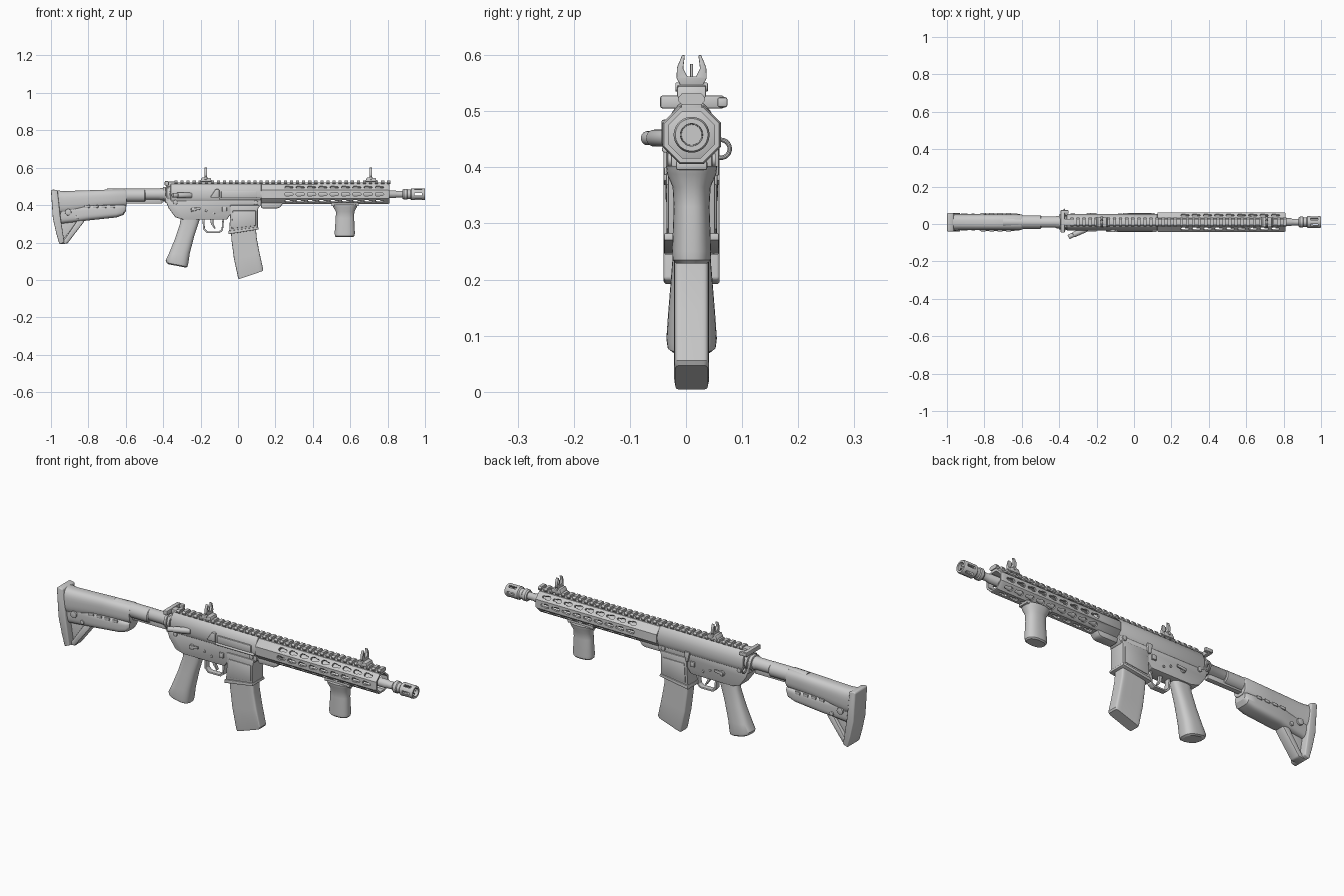
import bpy, bmesh, math
from mathutils import Vector, Matrix

AX = 0.458   # height of the bore axis
YC = 0.01    # side offset of the centre plane


def finish(name, bm, bevel=0.0, seg=2):
    bmesh.ops.recalc_face_normals(bm, faces=bm.faces)
    if bevel:
        es = [e for e in bm.edges if len(e.link_faces) == 2 and e.calc_face_angle(0) > 0.5]
        bmesh.ops.bevel(bm, geom=es, offset=bevel, segments=seg, profile=0.5,
                        affect='EDGES', clamp_overlap=True)
    me = bpy.data.meshes.new(name)
    bm.to_mesh(me)
    bm.free()
    ob = bpy.data.objects.new(name, me)
    bpy.context.collection.objects.link(ob)
    ob.location.y = YC
    return ob


def skin(bm, rings, closed=False):
    rs = [[bm.verts.new(p) for p in r] for r in rings]
    n = len(rs[0])
    for a, b in zip(rs, rs[1:] + (rs[:1] if closed else [])):
        for i in range(n):
            bm.faces.new((a[i], a[(i + 1) % n], b[(i + 1) % n], b[i]))
    if not closed:
        bm.faces.new(rs[0])
        bm.faces.new(rs[-1])


def prism(name, pts, hw, bevel=0.004, y=0.0, seg=2):
    """Side profile (x, z) extruded across y."""
    bm = bmesh.new()
    skin(bm, [[(x, y + s * hw, z) for x, z in pts] for s in (-1, 1)])
    return finish(name, bm, bevel, seg)


def xprism(name, half, x0, x1, bevel=0.003):
    """Half cross-section (y, z) mirrored and extruded along x."""
    pts = half + [(-y, z) for y, z in reversed(half)]
    bm = bmesh.new()
    skin(bm, [[(x, y, z) for y, z in pts] for x in (x0, x1)])
    return finish(name, bm, bevel)


def box(name, x0, x1, y0, y1, z0, z1, bevel=0.003):
    return prism(name, [(x0, z0), (x1, z0), (x1, z1), (x0, z1)], (y1 - y0) / 2, bevel, (y0 + y1) / 2)


def lathe(name, prof, n=32, closed=False, z=AX):
    """Profile (x, radius) turned around an x-parallel axis."""
    bm = bmesh.new()
    o = math.pi / n
    skin(bm, [[(x, r * math.cos(o + 2 * math.pi * i / n), z + r * math.sin(o + 2 * math.pi * i / n))
               for i in range(n)] for x, r in prof], closed)
    return finish(name, bm)


def loft(name, secs, p=3.0, n=32):
    """Sections (x0, z0, x1, z1, half width) skinned as superellipses."""
    bm, rings = bmesh.new(), []
    f = lambda v: math.copysign(abs(v) ** (2 / p), v)
    for x0, z0, x1, z1, hy in secs:
        m, h = Vector((x0 + x1, 0, z0 + z1)) / 2, Vector((x1 - x0, 0, z1 - z0)) / 2
        rings.append([m + h * f(math.cos(a)) + Vector((0, hy * f(math.sin(a)), 0))
                      for a in (2 * math.pi * (i + .5) / n for i in range(n))])
    skin(bm, rings)
    return finish(name, bm)


def rod(name, a, b, r, bevel=0.002):
    a, b = Vector(a), Vector(b)
    bm = bmesh.new()
    rot = (b - a).to_track_quat('Z', 'Y').to_matrix().to_4x4()
    bmesh.ops.create_cone(bm, cap_ends=True, segments=20, radius1=r, radius2=r, depth=(b - a).length,
                          matrix=Matrix.Translation((a + b) / 2) @ rot)
    return finish(name, bm, bevel)


def cut(ob, shapes, angles, r0, r1):
    """Cut (x, width) outlines radially through a turned part."""
    bm = bmesh.new()
    for a in angles:
        rot = Matrix.Translation((0, 0, AX)) @ Matrix.Rotation(a, 4, 'X')
        for s in shapes:
            skin(bm, [[rot @ Vector((x, r, w)) for x, w in s] for r in (r0, r1)])
    c = finish(ob.name + "_cutter", bm)
    c.hide_render = True
    c.display_type = 'WIRE'
    m = ob.modifiers.new("slots", 'BOOLEAN')
    m.object, m.operation, m.solver = c, 'DIFFERENCE', 'EXACT'
    bpy.context.view_layer.update()
    me = bpy.data.meshes.new_from_object(ob.evaluated_get(bpy.context.evaluated_depsgraph_get()))
    ob.modifiers.clear()
    ob.data = me
    bpy.data.objects.remove(c)


# Barrel and muzzle device
lathe("barrel", [(.1, .021), (.84, .021), (.845, .018), (.89, .018)])
muz = lathe("muzzle_device", [(.88, .001), (.88, .024), (.887, .029), (.903, .029), (.907, .025), (.922, .025),
                              (.928, .032), (.993, .032), (1, .029), (1, .02), (.935, .018), (.935, .001)])
cut(muz, [[(.943, -.006), (.984, -.006), (.984, .006), (.943, .006)]],
    [i * math.pi / 3 for i in range(6)], .012, .05)

# Slotted octagonal handguard
k = 1 / math.cos(math.pi / 8)
guard = lathe("handguard", [(.125, .041 * k), (.125, .049 * k), (.13, .052 * k), (.803, .052 * k),
                            (.81, .049 * k), (.81, .041 * k)], 8, True)
slot = [(0, -.004), (.006, -.01), (.022, -.01), (.028, -.006), (.042, -.006), (.046, 0),
        (.042, .006), (.028, .006), (.022, .01), (.006, .01), (0, .004)]
cut(guard, [[(.25 + i * .0605 + x, w) for x, w in slot] for i in range(9)],
    [i * math.pi / 4 for i in range(8) if i != 2], .03, .07)
lathe("barrel_nut", [(.12, .045), (.235, .045), (.24, .03)], 24)
prism("handguard_clamp", [(.12, .415), (.245, .415), (.225, .388), (.21, .383), (.125, .383)], .026, .006)

# Top rail with teeth
xprism("rail_base", [(.02, .5), (.016, .521)], -.345, .81, .001)
bm = bmesh.new()
for i in range(36):
    x = -.34 + i * .0325
    half = [(.018, .512), (.024, .519), (.024, .524), (.017, .532)]
    skin(bm, [[(xx, y, z) for y, z in half + [(-y, z) for y, z in reversed(half)]] for xx in (x, x + .017)])
finish("rail_teeth", bm)

# Upper receiver
xprism("upper_receiver", [(.038, .42), (.043, .44), (.044, .475), (.034, .5), (.022, .514)], -.36, .125, .004)
box("port_cover", -.09, .1, -.051, -.04, .438, .476, .004)
rod("port_hinge", (-.1, -.047, .432), (.12, -.047, .432), .006)
prism("case_deflector", [(-.15, .44), (-.1, .44), (-.1, .485), (-.12, .485)], .012, .004, -.042)
rod("forward_assist_body", (-.25, -.035, .452), (-.325, -.068, .452), .015)
rod("forward_assist_button", (-.32, -.066, .452), (-.35, -.08, .452), .0125)
box("charging_handle", -.392, -.37, -.056, .058, .505, .528, .004)
box("charging_handle_stem", -.385, -.32, -.018, .018, .498, .525)
prism("charging_latch", [(-.392, .507), (-.35, .507), (-.35, .525), (-.392, .525)], .009, .004, .055)

# Lower receiver and magazine well
prism("lower_receiver", [(-.385, .42), (-.372, .385), (-.335, .335), (-.29, .322), (-.06, .322), (-.04, .35),
                         (.11, .385), (.125, .4), (.125, .435), (-.36, .435)], .037, .005)
prism("receiver_tail", [(-.385, .415), (-.345, .415), (-.34, .495), (-.375, .5)], .032, .008)
prism("magazine_well", [(-.042, .4), (.112, .4), (.106, .372), (.106, .27), (-.048, .248), (-.04, .37)], .042, .004)
prism("magazine_well_lip", [(-.05, .262), (.108, .283), (.11, .27), (-.052, .244)], .049, .003)
for s, nm in ((-1, "right"), (1, "left")):
    for j, (x, z, r) in enumerate([(-.335, .415, .012), (.095, .413, .012), (-.17, .37, .006), (-.13, .355, .006)]):
        rod(f"pin_{nm}_{j}", (x, s * .03, z), (x, s * .043, z), r)
    rod(f"selector_hub_{nm}", (-.24, s * .03, .375), (-.24, s * .046, .375), .013)
    prism(f"selector_lever_{nm}", [(-.25, .368), (-.2, .376), (-.2, .388), (-.25, .384)], .004, .002, s * .046)
    box(f"magazine_button_{nm}", -.085, -.06, min(s * .034, s * .046), max(s * .034, s * .046), .365, .39)
    prism(f"well_panel_{nm}", [(-.028, .37), (.095, .37), (.095, .29), (-.034, .275)], .003, .002, s * .042)
prism("bolt_catch", [(-.06, .435), (-.03, .435), (-.035, .385), (-.05, .385)], .006, .003, .043)

# Trigger and guard
g = [(-.19, .33), (-.187, .27), (-.168, .251), (-.098, .251), (-.08, .264), (-.074, .33)]
gi = [(-.083, .33), (-.088, .27), (-.102, .26), (-.164, .26), (-.177, .274), (-.18, .33)]
prism("trigger_guard", g + gi, .014, .002)
prism("trigger", [(-.15, .33), (-.145, .3), (-.125, .272), (-.119, .275), (-.132, .3), (-.132, .33)], .008, .002)

# Pistol grip
loft("pistol_grip", [(-.305, .34, -.2, .335, .03), (-.312, .295, -.212, .3, .03), (-.337, .22, -.235, .23, .035),
                     (-.37, .14, -.258, .14, .042), (-.387, .105, -.266, .085, .045),
                     (-.383, .092, -.27, .07, .043), (-.372, .084, -.28, .066, .036)], 2.8)

# Curved magazine
loft("magazine", [(-.04, .3, .094, .3, .031), (-.035, .215, .1, .225, .031), (-.022, .115, .115, .145, .031),
                  (.0, .013, .135, .056, .031), (.005, .004, .131, .047, .029)], 9, 40)

# Foregrip
box("foregrip_mount", .5, .645, -.028, .028, .395, .412, .004)
loft("foregrip", [(.505, .402, .64, .402, .046), (.51, .388, .635, .388, .044), (.523, .365, .622, .365, .034),
                  (.522, .33, .621, .33, .032), (.516, .25, .625, .25, .035), (.518, .235, .623, .235, .034),
                  (.524, .229, .617, .229, .028)], 2.4)

# Flip-up sights
for nm, x in (("rear", -.172), ("front", .71)):
    prism(f"{nm}_sight_base", [(x - .032, .524), (x + .032, .524), (x + .026, .545), (x - .02, .549)], .026, .004)
    xprism(f"{nm}_sight_wings", [(.018, .543), (.027, .559), (.026, .578), (.017, .6), (.012, .6),
                                 (.015, .576), (.008, .562)], x - .007, x + .007, .0015)
    rod(f"{nm}_sight_post", (x, 0, .555), (x, 0, .584), .0025, 0)
    rod(f"{nm}_sight_hinge", (x, -.029, .543), (x, .029, .543), .008)

# Buffer tube, lock nut, sling ring
lathe("buffer_tube", [(-.7, .03), (-.42, .03), (-.415, .033), (-.37, .033)])
lathe("lock_nut", [(-.402, .034), (-.4, .04), (-.388, .04), (-.386, .036), (-.382, .036), (-.38, .044), (-.366, .044)], 24)
box("tube_keel", -.6, -.405, -.013, .013, .408, .44)
lathe("stock_collar", [(-.6, .036), (-.5, .036), (-.495, .032)], 24, z=.452)
prism("end_plate", [(-.39, .41), (-.36, .41), (-.36, .475), (-.39, .475)], .036, .006)
bpy.ops.mesh.primitive_torus_add(major_radius=.016, minor_radius=.004, major_segments=24, minor_segments=10,
                                 location=(-.372, .052 + YC, .433), rotation=(0, math.pi / 2, 0))
bpy.context.object.name = "sling_ring"

# Shoulder stock
loft("stock_body", [(-.975, .35, -.975, .479, .046), (-.93, .35, -.93, .475, .043), (-.75, .38, -.75, .481, .042),
                    (-.605, .39, -.605, .486, .042), (-.596, .394, -.596, .481, .038)], 2.8)
loft("stock_lower", [(-.95, .30, -.95, .40, .034), (-.85, .312, -.85, .4, .04), (-.8, .318, -.8, .405, .047),
                     (-.65, .334, -.65, .405, .047), (-.612, .348, -.612, .404, .044),
                     (-.598, .37, -.598, .4, .034)], 3.5)
prism("butt_pad", [(-1, .478), (-.99, .484), (-.965, .478), (-.95, .34), (-.928, .2), (-.955, .19),
                   (-.972, .25), (-.99, .33)], .05, .012, seg=3)
prism("stock_strut", [(-.955, .19), (-.912, .195), (-.82, .315), (-.855, .325), (-.925, .222)], .028, .006)
prism("stock_web", [(-.965, .33), (-.945, .2), (-.85, .325)], .012, .002)
for s, nm in ((-1, "right"), (1, "left")):
    rod(f"sling_socket_{nm}", (-.908, s * .03, .362), (-.908, s * .046, .362), .017)
    for i in range(4):
        x = -.82 + i * .045
        prism(f"stock_rib_{nm}_{i}", [(x, .384), (x + .028, .386), (x + .028, .4), (x, .398)], .004, .002, s * .045)
rod("stock_release", (-.86, -.045, .335), (-.86, .045, .335), .01)

# Smooth shading with sharp edges kept
for ob in bpy.data.objects:
    if ob.type == 'MESH':
        ob.select_set(True)
        bpy.context.view_layer.objects.active = ob
bpy.ops.object.shade_smooth_by_angle(angle=math.radians(32))
